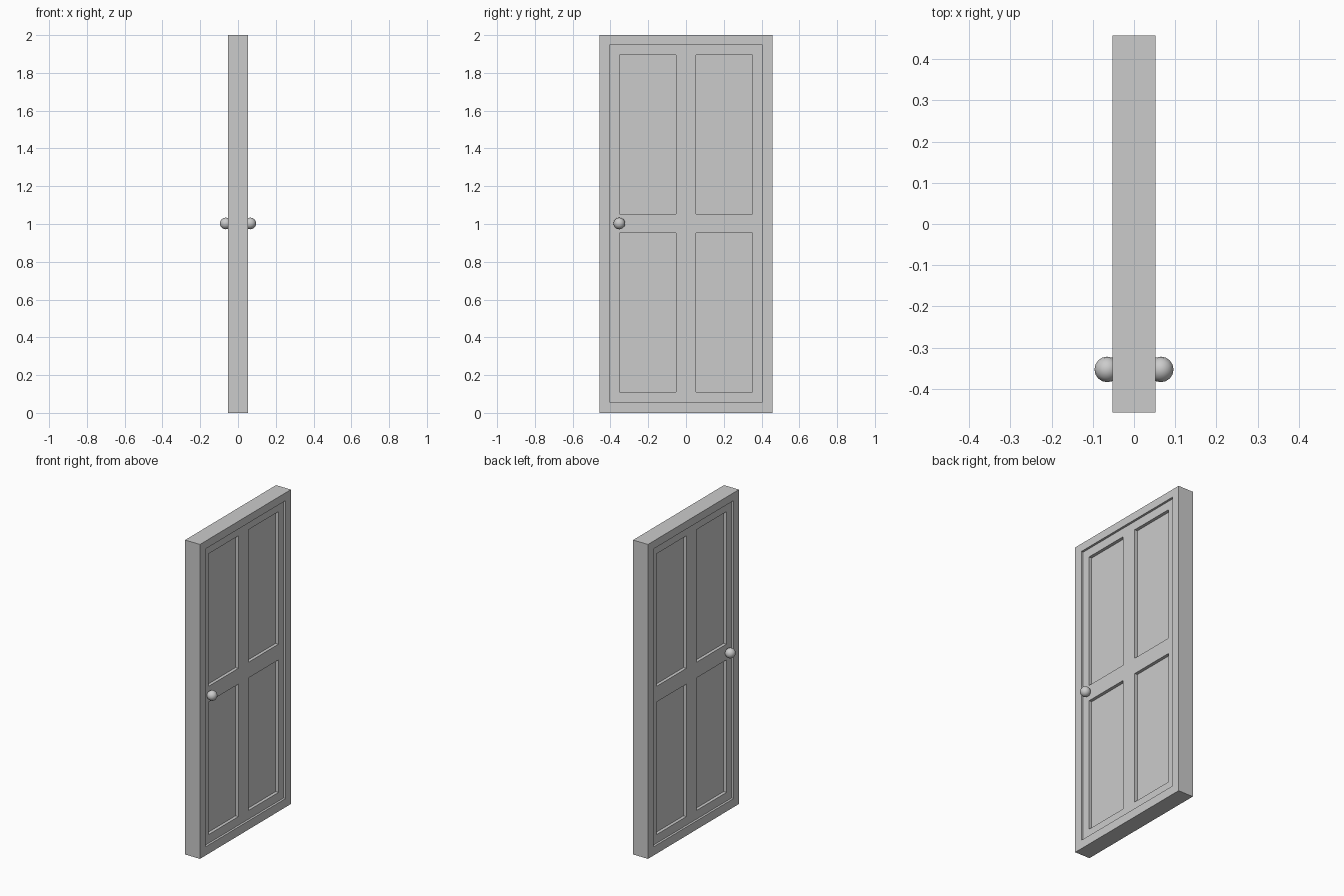
import bpy, bmesh
from mathutils import Matrix, Vector

if "Cube" in bpy.data.objects:
    bpy.data.objects.remove(bpy.data.objects["Cube"])

HALF_T, HALF_W, HEIGHT = 0.0525, 0.457, 2.0
LEAF_X = HALF_T - 0.014     # face of the leaf inside the border
PANEL_X = LEAF_X - 0.02     # face of the sunken panels


def boxes(name, bounds):
    """One object made of boxes given as (x0, x1, y0, y1, z0, z1)."""
    bm = bmesh.new()
    for x0, x1, y0, y1, z0, z1 in bounds:
        centre = Vector((x0 + x1, y0 + y1, z0 + z1)) / 2
        size = Matrix.Diagonal((x1 - x0, y1 - y0, z1 - z0, 1))
        bmesh.ops.create_cube(bm, size=1, matrix=Matrix.Translation(centre) @ size)
    mesh = bpy.data.meshes.new(name)
    bm.to_mesh(mesh)
    bm.free()
    obj = bpy.data.objects.new(name, mesh)
    bpy.context.collection.objects.link(obj)
    return obj


def both_sides(depth, rects):
    """Recess boxes cut down to x = depth on both faces of the door."""
    return [(*sorted((s * depth, s * 0.1)), *r) for s in (1, -1) for r in rects]


# Door slab
door = boxes("door", [(-HALF_T, HALF_T, -HALF_W, HALF_W, 0, HEIGHT)])

# Recess inside the border, then four sunken panels, on both faces
leaf_rects = [(-0.403, 0.403, 0.055, 1.95)]
panel_rects = [(y, y + 0.3, z0, z1)
               for y in (-0.352, 0.052)
               for z0, z1 in ((0.11, 0.953), (1.053, 1.896))]
for name, depth, rects in (("leaf_cutter", LEAF_X, leaf_rects),
                           ("panel_cutter", PANEL_X, panel_rects)):
    cutter = boxes(name, both_sides(depth, rects))
    cutter.hide_render = True
    cutter.display_type = 'WIRE'
    mod = door.modifiers.new(name, 'BOOLEAN')
    mod.operation = 'DIFFERENCE'
    mod.solver = 'EXACT'
    mod.object = cutter
    cutter.hide_set(True)

# Round knob on each face
for side, label in ((1, "right"), (-1, "left")):
    bpy.ops.mesh.primitive_uv_sphere_add(segments=16, ring_count=8, radius=0.031,
                                         location=(side * 0.065, -0.353, 1.003))
    knob = bpy.context.object
    knob.name = f"knob_{label}"
    bpy.ops.object.shade_smooth()
